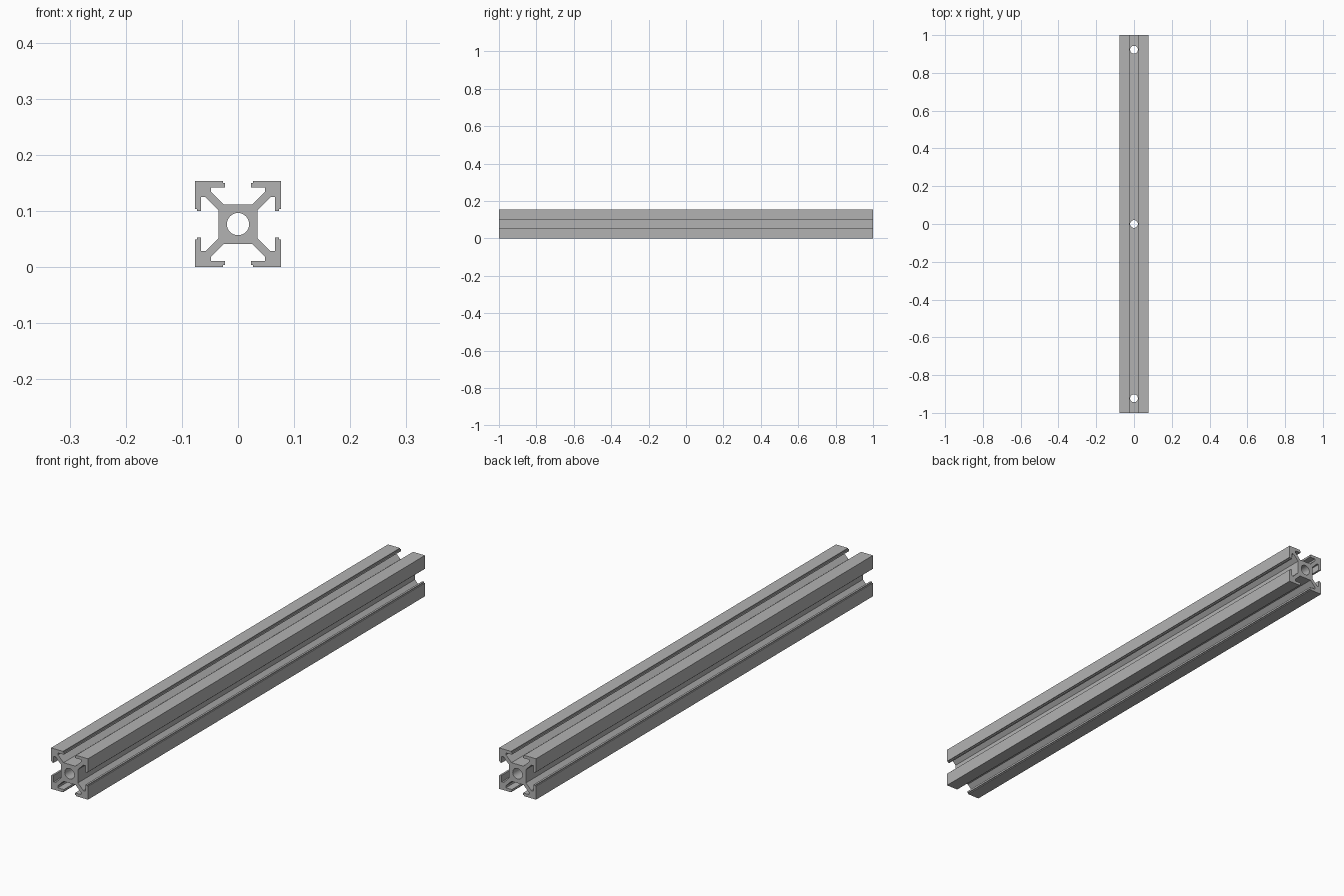
import bpy, bmesh
from math import pi
from mathutils import Vector

cube = bpy.data.objects.get("Cube")
if cube:
    bpy.data.objects.remove(cube, do_unlink=True)

HALF = 0.0768          # half width of the square section
LENGTH = 2.0
CENTRE = Vector((0, 0, HALF))

# Brushed metal colour
metal = bpy.data.materials.new("grey aluminium")
metal.use_nodes = True
grey = (0.45, 0.45, 0.45, 1)
metal.diffuse_color = grey
metal.node_tree.nodes["Principled BSDF"].inputs["Base Color"].default_value = grey

# Slotted section: half of one corner arm, mirrored on its diagonal, turned four times
half_arm = [(0.025, 0.035), (0.048, 0.058), (0.048, 0.0655), (0.0235, 0.0655),
            (0.0235, 0.073), (0.027, 0.073), (0.027, HALF)]
arm = half_arm + [(HALF, HALF)] + [(z, x) for x, z in reversed(half_arm)]
outline = []
for turn in range(4):
    outline += arm
    arm = [(z, -x) for x, z in arm]

# Rail: the section drawn out along its length
bm = bmesh.new()
face = bm.faces.new([bm.verts.new((x, -LENGTH / 2, z + HALF)) for x, z in outline])
drawn = bmesh.ops.extrude_face_region(bm, geom=[face])
bmesh.ops.translate(bm, vec=(0, LENGTH, 0),
                    verts=[v for v in drawn["geom"] if isinstance(v, bmesh.types.BMVert)])
bmesh.ops.recalc_face_normals(bm, faces=bm.faces)
mesh = bpy.data.meshes.new("slotted_rail")
bm.to_mesh(mesh)
bm.free()
rail = bpy.data.objects.new("slotted_rail", mesh)
mesh.materials.append(metal)
bpy.context.collection.objects.link(rail)


def drill(name, radius, depth, location, rotation=(0, 0, 0)):
    """Cut a round hole through the rail."""
    bpy.ops.mesh.primitive_cylinder_add(vertices=32, radius=radius, depth=depth,
                                        location=location, rotation=rotation)
    cutter = bpy.context.object
    cutter.name = name
    cutter.hide_render = True
    cutter.data.materials.append(metal)
    cut = rail.modifiers.new(name, "BOOLEAN")
    cut.operation = "DIFFERENCE"
    cut.solver = "EXACT"
    cut.object = cutter
    bpy.context.view_layer.objects.active = rail
    bpy.ops.object.modifier_apply(modifier=name)
    bpy.data.objects.remove(cutter, do_unlink=True)


# Lengthwise bore and three upright cross holes
drill("centre_bore", 0.0198, LENGTH + 0.2, CENTRE, (pi / 2, 0, 0))
for y in (-0.923, 0, 0.923):
    drill("cross_hole", 0.0205, 0.11, CENTRE + Vector((0, y, 0)))

bpy.ops.object.select_all(action="DESELECT")
rail.select_set(True)
bpy.context.view_layer.objects.active = rail
bpy.ops.object.shade_smooth_by_angle(angle=pi / 6)
